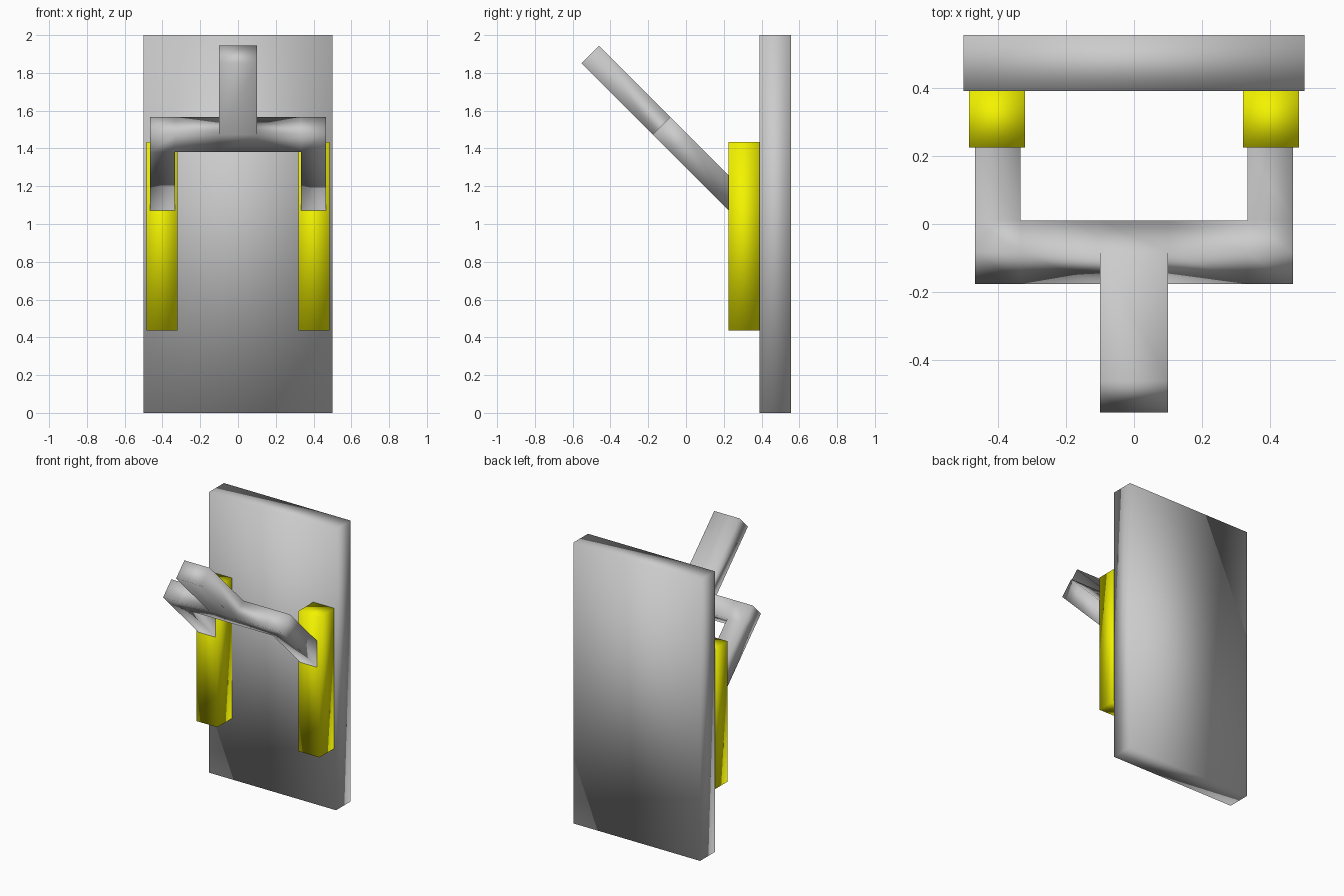
import bpy, bmesh

if "Cube" in bpy.data.objects:
    bpy.data.objects.remove(bpy.data.objects["Cube"])


def material(name, rgba):
    mat = bpy.data.materials.new(name)
    mat.diffuse_color = rgba
    mat.use_nodes = True
    mat.node_tree.nodes["Principled BSDF"].inputs["Base Color"].default_value = mat.diffuse_color
    return mat


def finish(name, bm, mat=None):
    bmesh.ops.recalc_face_normals(bm, faces=bm.faces)
    for f in bm.faces:
        f.smooth = True
    me = bpy.data.meshes.new(name)
    bm.to_mesh(me)
    bm.free()
    if mat:
        me.materials.append(mat)
    ob = bpy.data.objects.new(name, me)
    bpy.context.collection.objects.link(ob)
    return ob


def box(name, lo, hi, mat=None):
    bm = bmesh.new()
    bmesh.ops.create_cube(bm, size=1)
    for v in bm.verts:
        v.co = [(a + b) / 2 + c * (b - a) for a, b, c in zip(lo, hi, v.co)]
    return finish(name, bm, mat)


yellow = material("yellow", (0.9, 0.9, 0.0, 1))

# Back panel
box("back_panel", (-0.5, 0.39, 0), (0.5, 0.555, 2))

# Two side rails on the panel front
for side, x in (("left", -0.4025), ("right", 0.4025)):
    box(side + "_rail", (x - 0.0825, 0.225, 0.435), (x + 0.0825, 0.39, 1.435), yellow)

# Slanted fork lever: grid cells in the 45 degree plane (s = z - y, n = z + y)
RAIL_Y, N_LOW, N_HIGH = 0.225, 1.297, 1.484
xs = (-0.467, -0.333, -0.1, 0.1, 0.333, 0.467)
rows = (None, 1.463, 1.65, 2.405)   # None: leg end, cut flush with the rail face
cells = [(0, 0), (4, 0)] + [(i, 1) for i in range(5)] + [(2, 2)]

bm = bmesh.new()
grid = {}


def corner(i, j, n):
    key = (i, j, n)
    if key not in grid:
        s = n - 2 * RAIL_Y if rows[j] is None else rows[j]
        grid[key] = bm.verts.new((xs[i], (n - s) / 2, (n + s) / 2))
    return grid[key]


for i, j in cells:
    ring = ((i, j), (i + 1, j), (i + 1, j + 1), (i, j + 1))
    for n in (N_LOW, N_HIGH):
        bm.faces.new([corner(a, b, n) for a, b in ring])
    # Walls only where there is no neighbouring cell
    for k, (di, dj) in enumerate(((0, -1), (1, 0), (0, 1), (-1, 0))):
        if (i + di, j + dj) not in cells:
            p, q = ring[k], ring[(k + 1) % 4]
            bm.faces.new((corner(*p, N_LOW), corner(*q, N_LOW),
                          corner(*q, N_HIGH), corner(*p, N_HIGH)))
finish("fork_lever", bm)
